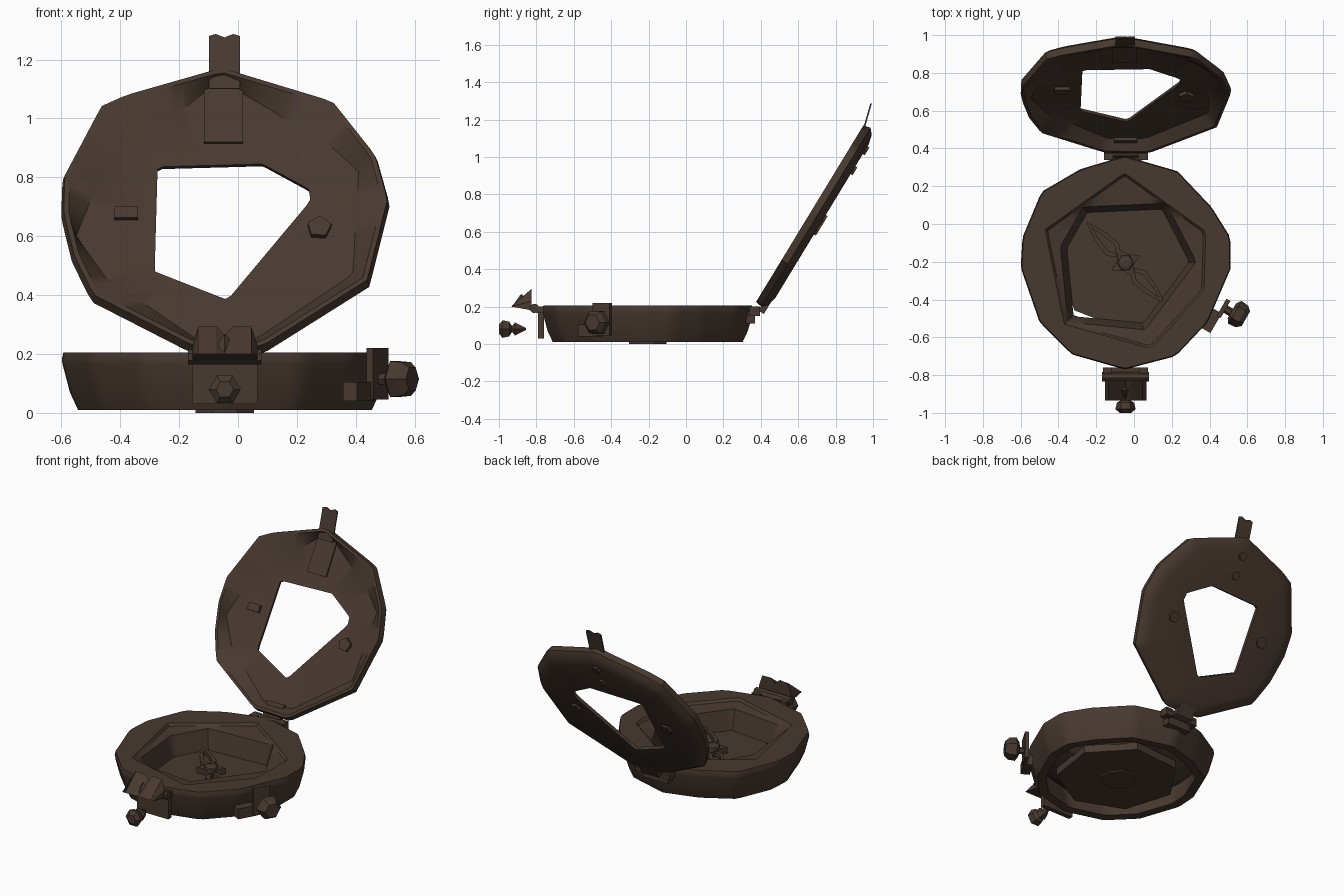
import bpy, bmesh, math
from mathutils import Vector, Matrix

if "Cube" in bpy.data.objects:
    bpy.data.objects.remove(bpy.data.objects["Cube"])

mat = bpy.data.materials.new("dark_bronze")
mat.diffuse_color = (0.064, 0.041, 0.029, 1)
mat.use_nodes = True
mat.node_tree.nodes["Principled BSDF"].inputs["Base Color"].default_value = mat.diffuse_color
CX, CY = -0.045, -0.205
N = 96


def finish(name, bm, matrix=None, smooth=None):
    bmesh.ops.recalc_face_normals(bm, faces=bm.faces)
    me = bpy.data.meshes.new(name)
    bm.to_mesh(me)
    bm.free()
    ob = bpy.data.objects.new(name, me)
    bpy.context.collection.objects.link(ob)
    me.materials.append(mat)
    if matrix:
        ob.matrix_world = matrix
    if smooth:
        bpy.ops.object.select_all(action='DESELECT')
        ob.select_set(True)
        bpy.context.view_layer.objects.active = ob
        bpy.ops.object.shade_smooth_by_angle(angle=math.radians(smooth))
    return ob


def polar(pts):
    """Radius of a polygon around the origin at N even angles."""
    out = []
    for i in range(N):
        a = 2 * math.pi * i / N + 0.003
        d = Vector((math.cos(a), math.sin(a)))
        best = 0.3
        for p, q in zip(pts, pts[1:] + pts[:1]):
            p, q = Vector(p), Vector(q)
            e = q - p
            den = d.cross(e)
            if abs(den) > 1e-9:
                t, s = p.cross(e) / den, p.cross(d) / den
                if t > 0 and -1e-6 <= s <= 1 + 1e-6:
                    best = t
        out.append(d * best)
    return out


def ring(name, loops, matrix, smooth):
    """Closed ring lofted through (points, scale, height) sections."""
    bm = bmesh.new()
    rows = [[bm.verts.new((p.x * s, p.y * s, z)) for p in pts] for pts, s, z in loops]
    for a, b in zip(rows, rows[1:] + rows[:1]):
        for i in range(N):
            j = (i + 1) % N
            bm.faces.new((a[i], a[j], b[j], b[i]))
    return finish(name, bm, matrix, smooth)


def prism(name, pts, z0, z1, matrix=None):
    """Extruded polygon in local xy, from z0 to z1."""
    bm = bmesh.new()
    f = bm.faces.new([bm.verts.new((x, y, z0)) for x, y in pts])
    r = bmesh.ops.extrude_face_region(bm, geom=[f])
    bmesh.ops.translate(bm, vec=(0, 0, z1 - z0),
                        verts=[v for v in r['geom'] if isinstance(v, bmesh.types.BMVert)])
    return finish(name, bm, matrix)


def box(name, x0, x1, y0, y1, z0, z1, matrix=None):
    return prism(name, [(x0, y0), (x1, y0), (x1, y1), (x0, y1)], z0, z1, matrix)


def lathe(name, start, axis, profile, sides):
    """Low-poly turned part: (distance, radius) pairs along an axis."""
    bm = bmesh.new()
    rows = [[bm.verts.new((r * math.cos(2 * math.pi * k / sides), r * math.sin(2 * math.pi * k / sides), d))
             for k in range(sides)] for d, r in profile]
    for a, b in zip(rows, rows[1:]):
        for i in range(sides):
            j = (i + 1) % sides
            bm.faces.new((a[i], a[j], b[j], b[i]))
    bm.faces.new(rows[0])
    bm.faces.new(rows[-1])
    q = Vector(axis).to_track_quat('Z', 'Y').to_matrix().to_4x4()
    return finish(name, bm, Matrix.Translation(start) @ q)


def ngon(r, n, a0=0.0):
    return [(r * math.cos(a0 + 2 * math.pi * i / n), r * math.sin(a0 + 2 * math.pi * i / n)) for i in range(n)]


# base case: faceted bowl ring with stepped opening
rel = lambda pts: polar([(x - CX, y - CY) for x, y in pts])
outer = rel([(-.05, .36), (.23, .28), (.41, .09), (.51, -.07), (.51, -.24), (.39, -.52), (.22, -.70),
             (-.05, -.77), (-.33, -.69), (-.5, -.52), (-.6, -.23), (-.59, -.07), (-.49, .17), (-.285, .29)])
step = rel([(-.05, .27), (.38, -.04), (.37, -.35), (.09, -.66), (-.37, -.53), (-.47, -.03)])
hole = rel([(-.27, .09), (.17, .11), (.33, -.2), (.06, -.56), (-.35, -.52), (-.39, -.12)])
base = Matrix.Translation((CX, CY, 0))
ring("base_case", [(outer, .90, .01), (outer, .95, .07), (outer, .995, .165), (outer, 1, .18), (outer, .99, .205),
                   (step, 1, .205), (step, .97, .19), (hole, 1, .18), (hole, .9, .06),
                   (hole, .93, .05), (outer, .86, .15), (outer, .80, .012)], base, 35)
prism("dial_floor", ngon(.37, 7, .3), .01, .06, base)
prism("bottom_boss", ngon(.108, 8, .39), .0, .012, base)

# compass needle: two hollow arms, star and hub
for k in range(2):
    m = base @ Matrix.Rotation(math.radians(134 + 180 * k), 4, 'Z')
    for s in (-1, 1):
        prism("needle_arm", [(.05, s * .012), (.10, s * .048), (.20, s * .034), (.30, 0),
                             (.255, 0), (.19, s * .014), (.11, s * .024), (.07, 0)], .075, .10, m)
star = [(r * math.cos(math.pi * i / 4), r * math.sin(math.pi * i / 4)) for i, r in enumerate([.085, .045] * 4)]
prism("needle_star", star, .07, .105, base @ Matrix.Rotation(.5, 4, 'Z'))
lathe("needle_hub", (CX, CY, .03), (0, 0, 1), [(0, .03), (.06, .03), (.065, .048), (.085, .04), (.09, .02)], 6)

# lid: tilted dish with a hole, local z is the inner side
TILT = math.radians(58.7)
LY, LZ = .685, .67
lid = Matrix.Translation((CX, LY, LZ)) @ Matrix.Rotation(TILT, 4, 'X')


def on_lid(x, z, n=0.0):
    """Front-view position to lid plane coordinates."""
    return (x - CX, (z - LZ - n * math.cos(TILT)) / math.sin(TILT))


l_out = polar([on_lid(x, z, .02 if z > .7 else -.02) for x, z in [
    (-.056, 1.172), (.327, 1.056), (.473, .872), (.516, .719), (.446, .42), (.08, .19), (-.157, .195),
    (-.497, .369), (-.564, .505), (-.6, .651), (-.597, .80), (-.47, 1.04), (-.385, 1.078)]])
l_face = polar([on_lid(x, z, -.02) for x, z in [
    (-.06, 1.13), (.31, .91), (.41, .82), (.39, .47), (.06, .25), (-.14, .25), (-.45, .46), (-.55, .60), (-.46, .82)]])
l_face = [f if f.length < o.length * .93 else o * .93 for f, o in zip(l_face, l_out)]
l_hole = polar([on_lid(x, z, -.025) for x, z in [
    (-.273, .835), (.083, .845), (.24, .76), (.246, .72), (-.036, .383), (-.283, .48)]])
ring("lid_ring", [(l_out, .86, -.043), (l_out, .95, -.03), (l_out, 1, -.005), (l_out, .985, .034),
                  (l_out, .955, .034), (l_face, 1, -.02), (l_hole, 1, -.024), (l_hole, 1.01, -.043)],
     lid, 35)

# lid strap and notched catch tab
box("lid_strap", -.07, .062, .30, .52, -.022, -.012, lid)
tab = Matrix.Translation((-.046, .945, 1.13)) @ Matrix.Rotation(math.radians(74), 4, 'X')
prism("catch_tab", [(-.052, -.03), (.052, -.03), (.052, .155), (.03, .162), (0, .15), (-.03, .162), (-.052, .155)],
      -.004, .004, tab)

# lid studs, through the sides and on the back
for i, (x, z) in enumerate([(-.38, .68), (.276, .63)]):
    u, v = on_lid(x, z, -.01)
    if i == 0:
        box("lid_stud", u - .04, u + .04, v - .022, v + .022, -.025, -.004, lid)
    else:
        prism("lid_stud", [(u + a, v + b) for a, b in ngon(.042, 5, 1.5)], -.025, -.002, lid)
    prism("lid_stud_back", [(u + a, v + b) for a, b in ngon(.036, 6)], -.055, -.035, lid)
for v in (.33, .455):
    prism("strap_stud_back", [(a, v + b) for a, b in ngon(.028, 6)], -.055, -.035, lid)

# hinge between base and lid
lathe("hinge_pin", (-.155, .375, .18), (1, 0, 0), [(0, .022), (.225, .022)], 8)
box("hinge_base_leaf", -.13, .04, .32, .37, .11, .18)
for x in (-.16, .025):
    box("hinge_knuckle", x, x + .05, .34, .395, .15, .20)
box("hinge_lid_leaf", -.06, .06, -.575, -.47, -.035, .0, lid)

# front latch: plate, pin, hood
box("latch_plate", -.154, .066, -.79, -.76, .03, .165)
lathe("latch_pin", (-.17, -.81, .19), (1, 0, 0), [(0, .026), (.25, .026)], 7)
for x in (-.165, .03):
    box("latch_ear", x, x + .045, -.80, -.76, .165, .20)
bm = bmesh.new()
xs = [-.154, -.135, -.075, -.045, -.015, .045, .066]
zs = [.23, .293, .295, .265, .295, .293, .23]
low = [bm.verts.new((x, -.935, .20)) for x in xs]
top = [bm.verts.new((x, -.825, z)) for x, z in zip(xs, zs)]
back = [bm.verts.new((x, -.825, .18)) for x in xs]
for a, b in ((low, top), (top, back), (back, low)):
    for i in range(6):
        bm.faces.new((a[i], a[i + 1], b[i + 1], b[i]))
for i in (0, 6):
    bm.faces.new((low[i], top[i], back[i]))
finish("latch_hood", bm)
lathe("latch_hood_ridge", (CX, -.88, .2), (0, 0, 1), [(0, .05), (.065, .004)], 4)

# push button in front of the latch
lathe("latch_button", (CX, -1.0, .08), (0, 1, 0),
      [(0, .03), (.02, .054), (.055, .045), (.07, .018), (.085, .04), (.145, .006)], 6)

# side crown with mounting plate and foot
ax = Vector((math.cos(math.radians(-30)), math.sin(math.radians(-30)), 0))
side = Vector((.475, -.445, .115))
sm = Matrix.Translation(side) @ Matrix.Rotation(math.radians(-30), 4, 'Z')
box("crown_plate", -.012, .012, -.055, .05, -.07, .105, sm)
box("crown_foot", -.05, .005, -.15, -.03, -.075, -.01, sm)
knob = Vector((.555, -.48, .115))
lathe("crown_stem", side, ax, [(0, .022), (.07, .022)], 6)
lathe("crown_knob", knob - ax * .042, ax, [(0, .045), (.018, .07), (.06, .066), (.085, .045)], 6)
